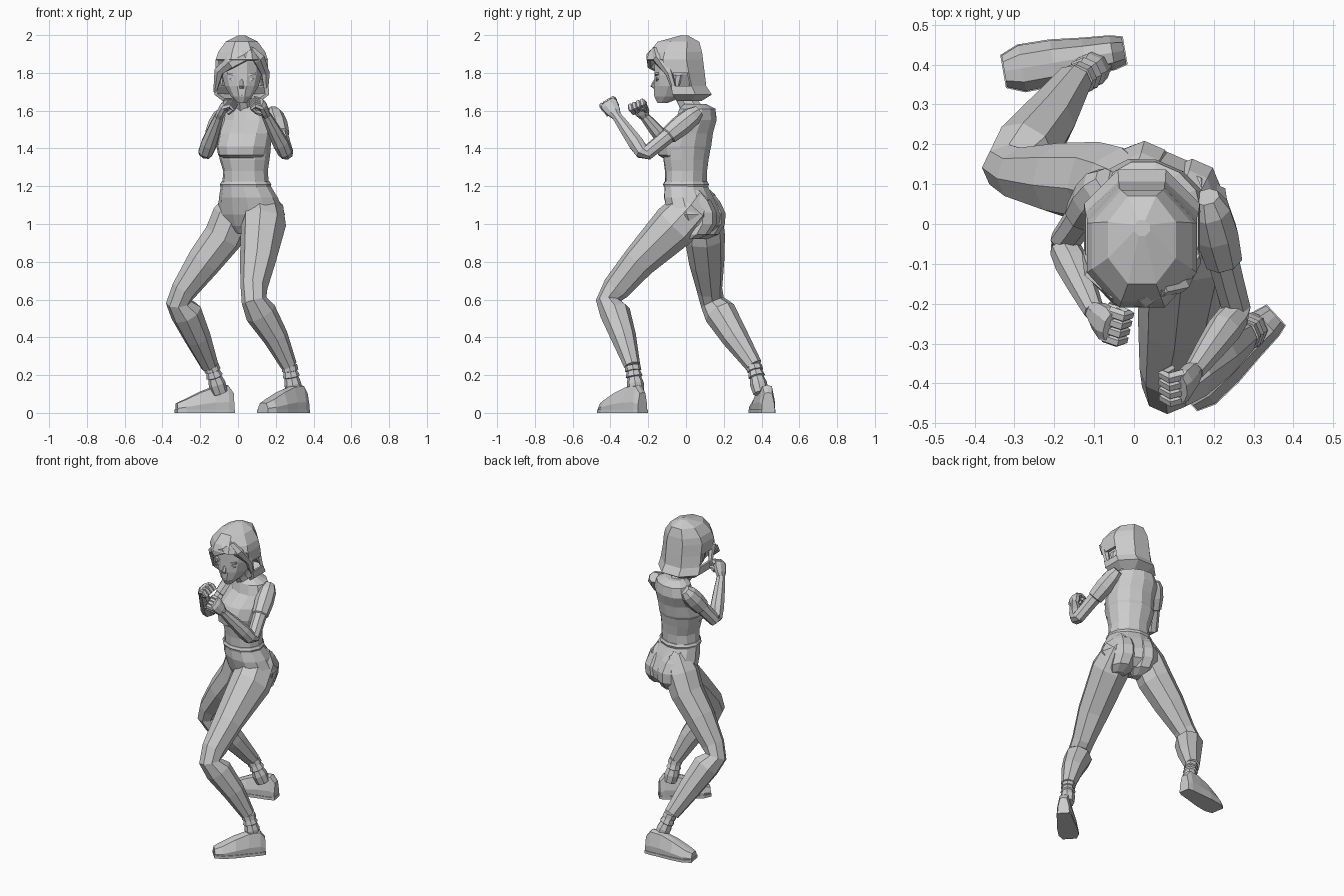
import bpy, bmesh
from math import sin, cos, pi
from mathutils import Vector as V


def add(name, bm):
    bmesh.ops.recalc_face_normals(bm, faces=bm.faces)
    me = bpy.data.meshes.new(name)
    bm.to_mesh(me)
    bm.free()
    ob = bpy.data.objects.new(name, me)
    bpy.context.collection.objects.link(ob)
    return ob


def skin(name, loops, drop=None):
    """Bridge a list of equal point loops and cap the ends."""
    bm = bmesh.new()
    rows = [[bm.verts.new(p) for p in l] for l in loops]
    n = len(rows[0])
    for a, b in zip(rows, rows[1:]):
        for i in range(n):
            j = (i + 1) % n
            bm.faces.new((a[i], a[j], b[j], b[i]))
    bm.faces.new(rows[0])
    bm.faces.new(rows[-1])
    if drop:
        bad = [f for f in bm.faces if drop(f.calc_center_median())]
        bmesh.ops.delete(bm, geom=bad, context='FACES')
    return add(name, bm)


def loft(name, rings, front, n=8, flat=False, drop=None):
    """Rings are x, y, z, half width, half depth along the path."""
    pts = [V(r[:3]) for r in rings]
    loops = []
    for k, r in enumerate(rings):
        t = pts[min(k + 1, len(pts) - 1)] - pts[max(k - 1, 0)]
        t = V((0, 0, -1)) if flat else t.normalized()
        u = t.cross(V(front)).normalized()
        v = u.cross(t)
        s = 1 / cos(pi / n)
        loops.append([pts[k] + s * (u * r[3] * cos((i + .5) * 2 * pi / n)
                      + v * r[4] * sin((i + .5) * 2 * pi / n)) for i in range(n)])
    return skin(name, loops, drop)


BODY = (-.4, -.92, 0)
FACE = (0, -1, 0)

# Trouser legs
loft("right_trouser_leg", [
    (.11, .07, 1.14, .06, .07), (.135, .03, 1.08, .095, .11), (.135, -.06, .99, .11, .115),
    (.105, -.25, .80, .09, .082), (.085, -.37, .66, .065, .07), (.085, -.41, .595, .062, .062),
    (.12, -.375, .53, .078, .075), (.20, -.33, .40, .062, .062),
    (.27, -.285, .25, .04, .04)], (-.4, -.9, 0))
loft("left_trouser_leg", [
    (.02, .07, 1.14, .08, .07), (-.03, .09, 1.04, .095, .10), (-.08, .10, .93, .10, .095),
    (-.18, .11, .80, .088, .085), (-.285, .125, .65, .062, .065), (-.315, .14, .585, .06, .062),
    (-.275, .18, .53, .08, .078), (-.215, .26, .40, .066, .066),
    (-.15, .36, .25, .042, .044)], (-.9, -.4, 0))

# Ankles with banded cuffs
for side, x, y, dx, dy in (("right", .272, -.283, .022, .018), ("left", -.143, .36, .04, .03)):
    prof = [(0, .038), (.22, .04), (.24, .033), (.48, .042), (.52, .034), (.8, .042), (1.2, .038)]
    loft(side + "_ankle_cuff", [(x + dx * t, y + dy * t, .25 - .12 * t, r, r)
                                for t, r in prof], BODY, 8)

# Shoes: flat-soled sections from heel to toe
SHOE = [(0, .034, .10), (.03, .042, .14), (.10, .048, .135), (.18, .057, .105),
        (.26, .058, .065), (.305, .04, .045)]
for side, heel, d in (("right", V((.355, -.23, 0)), V((-.73, -.68, 0))),
                      ("left", V((-.025, .435, 0)), V((-.985, -.17, 0)))):
    w = V((-d.y, d.x, 0))
    loops = []
    for s, a, h in SHOE:
        c = heel + d * s
        loops.append([c + w * a * p + V((0, 0, h * q + .008)) for p, q in
                      ((-.95, 0), (.95, 0), (1, .35), (.6, .95), (0, 1), (-.6, .95), (-1, .35))])
    skin(side + "_shoe", loops)
    skin(side + "_sole", [[heel + d * (s * 1.02 - .003) + w * a * p + V((0, 0, z))
                           for p, z in ((-1.05, 0), (1.05, 0), (1.05, .018), (-1.05, .018))]
                          for s, a, h in SHOE])

# Hips, buttocks and waistband
loft("hips", [(.04, 0, 1.205, .13, .108), (.055, .015, 1.14, .155, .125),
              (.07, .045, 1.05, .18, .13), (.068, .06, .99, .155, .11),
              (.055, .06, .95, .09, .07)], BODY, 12, True)
for side, x, y in (("right", .145, .09), ("left", .025, .135)):
    loft(side + "_buttock", [(x - .025, y - .06, 1.18, .05, .05), (x - .01, y - .025, 1.12, .06, .065),
                             (x, y, 1.06, .068, .068), (x, y, 1.0, .07, .066),
                             (x, y - .03, .945, .065, .06), (x, y - .06, .92, .04, .03)],
         BODY, 8, True)
loft("waistband", [(.04, 0, 1.225, .126, .110), (.04, 0, 1.21, .135, .117),
                   (.04, 0, 1.195, .131, .112)], BODY, 12, True)

# Bare midriff and cropped top
loft("midriff", [(.033, .005, 1.40, .14, .12), (.035, 0, 1.34, .13, .115),
                 (.04, 0, 1.28, .116, .108), (.04, 0, 1.205, .123, .105)], BODY, 12, True)
loft("cropped_top", [(.04, .05, 1.635, .07, .055), (.048, .06, 1.61, .12, .09),
                     (.05, .055, 1.55, .14, .10), (.04, .01, 1.48, .14, .128),
                     (.03, -.01, 1.41, .14, .14), (.028, -.015, 1.365, .13, .13),
                     (.032, -.01, 1.35, .115, .11)], BODY, 12, True)
loft("neck", [(.035, .04, 1.59, .055, .055), (.025, 0, 1.66, .045, .048),
              (.02, -.04, 1.74, .045, .05)], FACE, 8)

# Arms, sleeves and fists
ARMS = (("right", V((.195, .02, 1.56)), V((.258, -.22, 1.365)), V((.15, -.37, 1.575)),
         V((-.025, -.035, .055)), V((-.85, -.1, .1)).normalized()),
        ("left", V((-.085, .085, 1.56)), V((-.178, -.05, 1.365)), V((-.10, -.22, 1.57)),
         V((.03, -.03, .055)), V((.85, -.2, 0)).normalized()))
for side, sh, el, wr, hand, inn in ARMS:
    def at(a, b, t, r, q=None):
        return (*a.lerp(b, t), r, q or r)
    ref = inn if side == "left" else -inn
    loft(side + "_sleeve", [at(sh, el, -.2, .03), at(sh, el, -.06, .048), at(sh, el, .18, .053),
                            at(sh, el, .46, .046), at(sh, el, .48, .038)], ref, 8)
    loft(side + "_arm", [at(sh, el, .3, .04), at(sh, el, .7, .037), at(sh, el, .95, .036),
                         at(el, wr, .08, .037), at(el, wr, .3, .04), at(el, wr, .65, .033),
                         at(el, wr, 1, .024)], ref, 8)
    # Palm, then four curled fingers and a thumb
    stack = inn.cross(hand.normalized()).normalized()
    palm = [wr - hand * .1, wr + hand * .35, wr + hand * 1.0, wr + hand * 1.3]
    loft(side + "_palm", [(*p, a, b) for p, a, b in zip(palm, (.023, .036, .044, .036),
                                                        (.02, .024, .024, .016))], inn, 8)
    up = hand.normalized()
    for i in range(4):
        b = wr + hand * 1.05 + stack * (i - 1.5) * .023
        pts = (b, b + inn * .03 + up * .012, b + inn * .055 - up * .01, b + inn * .04 - up * .038)
        loft(f"{side}_finger_{i + 1}", [(*p, r, r) for p, r in zip(pts, (.013, .013, .012, .009))],
             (stack + V((.01, .02, .03))), 6)
    b = wr + hand * .4 + inn * .018 - stack * .03
    pts = (b, b + inn * .022 + up * .012, b + inn * .035 + up * .03 + stack * .03)
    loft(side + "_thumb", [(*p, r, r) for p, r in zip(pts, (.014, .013, .009))], up, 6)

# Head and facial features
loft("head", [(.02, -.03, 1.94, .08, .09), (.02, -.045, 1.86, .105, .12),
              (.02, -.055, 1.79, .105, .112), (.02, -.065, 1.73, .09, .105),
              (.02, -.09, 1.675, .056, .078), (.02, -.125, 1.64, .022, .026)], FACE, 12, True)
loft("nose", [(.02, -.155, 1.78, .008, .006), (.02, -.172, 1.73, .011, .014),
              (.02, -.165, 1.718, .012, .008)], FACE, 6, True)
loft("mouth", [(.02, -.158, 1.692, .016, .008), (.02, -.158, 1.684, .022, .011),
               (.02, -.155, 1.674, .014, .008)], FACE, 6, True)
for side, s in (("right", 1), ("left", -1)):
    x = .02 + s * .045
    loft(side + "_ear", [(.02 + s * .105, -.04, 1.79, .012, .022),
                         (.02 + s * .10, -.05, 1.73, .01, .014)], FACE, 6, True)
    skin(side + "_eye", [[V((x + p * .024, -.145 - dy, 1.765 + q * .01 + s * p * .003))
                          for p, q in ((-1, 0), (0, -1), (1, 0), (0, 1))] for dy in (0, .014)])
    skin(side + "_eyebrow", [[V((x + p * .03, -.145 - dy, 1.79 + q * .005 + s * p * .007))
                              for p, q in ((-1, -1), (1, -1), (1, 1), (-1, 1))] for dy in (0, .018)])

# Bobbed hair: open face and flicked hem
hair = loft("bobbed_hair", [
    (.02, -.01, 1.998, .02, .02), (.02, -.04, 1.965, .085, .11), (.02, -.055, 1.91, .125, .14),
    (.02, -.06, 1.87, .138, .15), (.02, -.045, 1.80, .138, .144), (.02, -.025, 1.73, .142, .132),
    (.02, -.01, 1.685, .145, .147), (.02, -.01, 1.65, .10, .09)], FACE, 8, True,
    lambda c: (c.z < 1.87 and c.y < -.1) or (c.z < 1.80 and c.y < -.02) or c.z < 1.655)
m = hair.modifiers.new("thickness", 'SOLIDIFY')
m.thickness = .018
m.offset = -1

# Swept fringe parted on one side, with tapering side locks
loft("fringe", [(.075, -.16, 1.925, .015, .015), (.03, -.19, 1.89, .03, .018),
                (-.04, -.185, 1.855, .032, .018), (-.10, -.125, 1.81, .024, .018),
                (-.122, -.075, 1.70, .008, .01)], (0, -1, .3), 6)
loft("fringe_short", [(.07, -.165, 1.925, .015, .015), (.11, -.155, 1.875, .03, .018),
                      (.145, -.09, 1.80, .022, .018), (.15, -.055, 1.69, .008, .01)],
     (0, -1, .3), 6)
